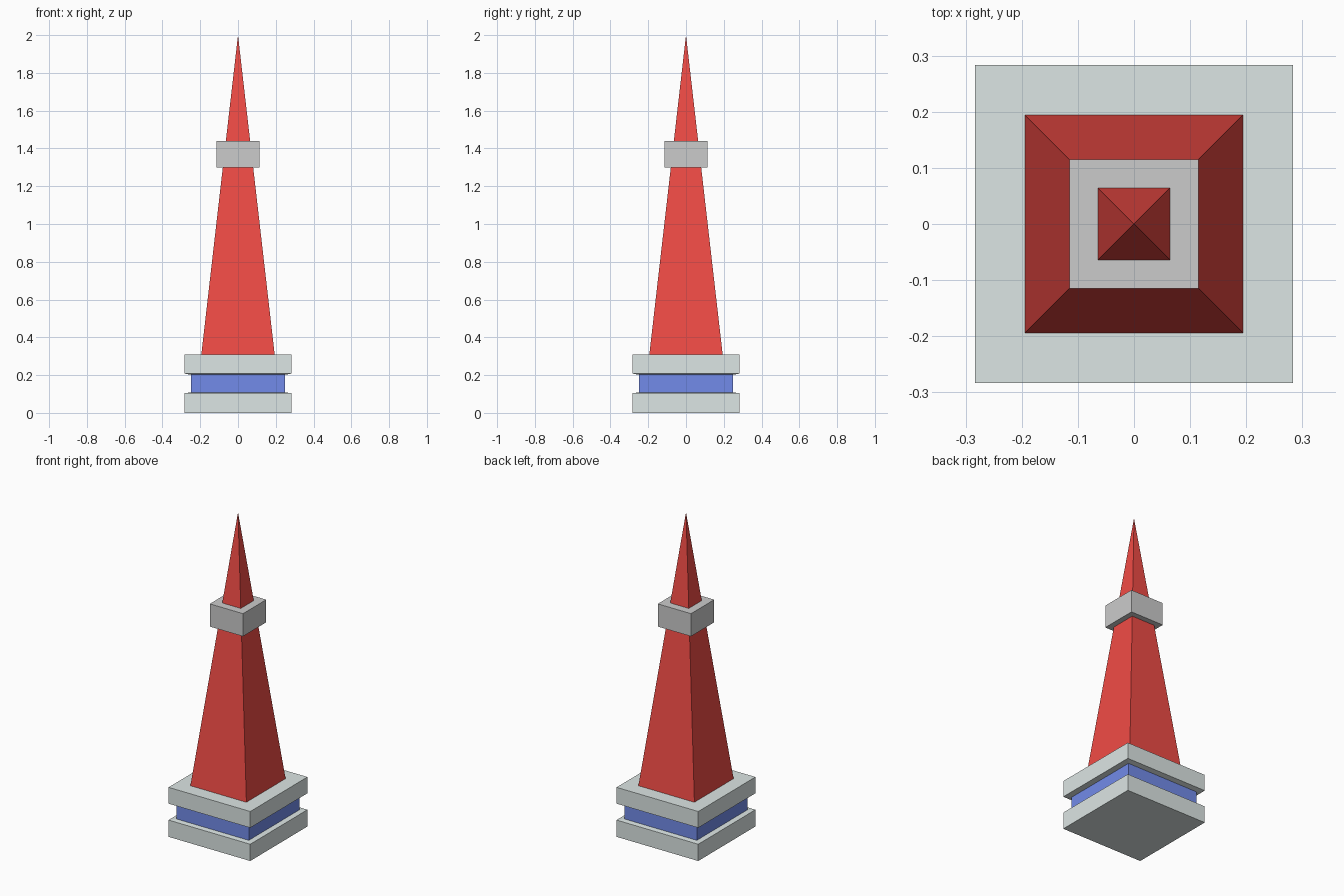
import bpy
import bmesh

if "Cube" in bpy.data.objects:
    bpy.data.objects.remove(bpy.data.objects["Cube"])


def paint(name, rgb):
    mat = bpy.data.materials.new(name)
    mat.diffuse_color = (*rgb, 1.0)
    mat.use_nodes = True
    mat.node_tree.nodes["Principled BSDF"].inputs["Base Color"].default_value = mat.diffuse_color
    return mat


def square_loft(name, profile, mat=None, cap_bottom=False):
    """Skin square rings given as (half width, height); zero width is a point."""
    bm = bmesh.new()
    rings = []
    for h, z in profile:
        corners = [(-1, -1), (1, -1), (1, 1), (-1, 1)] if h else [(0, 0)]
        rings.append([bm.verts.new((x * h, y * h, z)) for x, y in corners])
    for a, b in zip(rings, rings[1:]):
        for i in range(4):
            j = (i + 1) % 4
            if len(b) == 1:
                bm.faces.new((a[i], a[j], b[0]))
            else:
                bm.faces.new((a[i], a[j], b[j], b[i]))
    if cap_bottom:
        bm.faces.new(rings[0][::-1])
    mesh = bpy.data.meshes.new(name)
    bm.to_mesh(mesh)
    bm.free()
    if mat:
        mesh.materials.append(mat)
    obj = bpy.data.objects.new(name, mesh)
    bpy.context.collection.objects.link(obj)
    return obj


stone = paint("pale_stone", (0.72, 0.79, 0.78))
blue = paint("blue", (0.17, 0.26, 0.82))
red = paint("red", (0.87, 0.07, 0.06))


def tower(z):
    """Half width of the single long taper shared by shaft and spire."""
    return 0.194 * (2.0 - z) / (2.0 - 0.31)


# Stepped base: two slabs with a recessed band between them
square_loft("lower_slab", [(0.283, 0), (0.283, 0.105), (0.25, 0.108)], stone, True)
square_loft("recessed_band", [(0.25, 0.108), (0.25, 0.202)], blue)
square_loft("upper_slab", [(0.25, 0.202), (0.283, 0.208), (0.283, 0.31), (0.194, 0.31)], stone)

# Tapered shaft, square collar and pointed spire
square_loft("shaft", [(0.194, 0.31), (tower(1.298), 1.298)], red)
square_loft("collar", [(tower(1.298), 1.298), (0.115, 1.298),
                       (0.115, 1.44), (tower(1.44), 1.44)])
square_loft("spire", [(tower(1.44), 1.44), (0, 2.0)], red)
